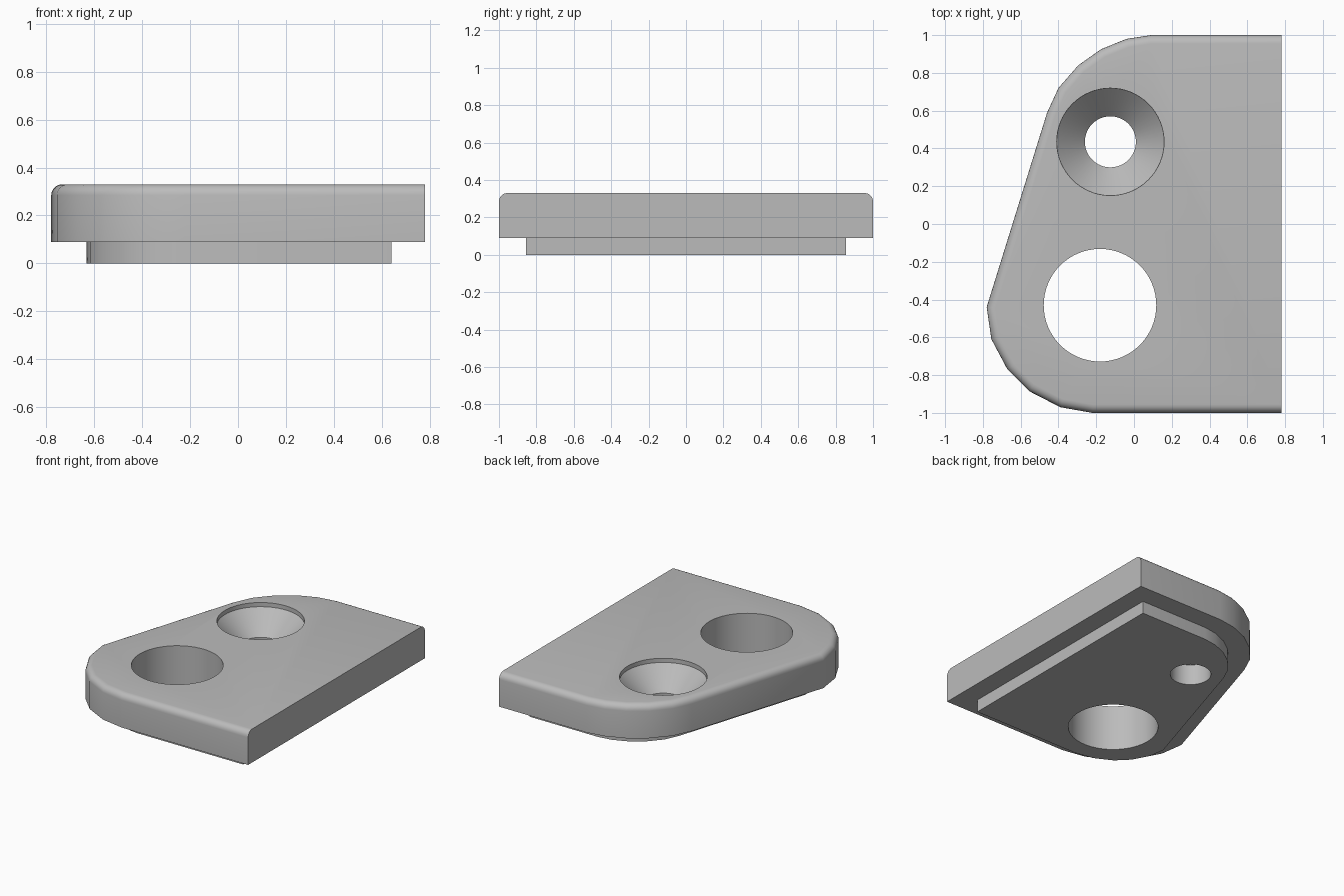
import bpy, bmesh, math
from mathutils import Vector

cube = bpy.data.objects.get("Cube")
if cube:
    bpy.data.objects.remove(cube, do_unlink=True)

grey = bpy.data.materials.new("plain grey")
grey.use_nodes = True
colour = (0.5, 0.5, 0.5, 1)
grey.diffuse_color = colour
grey.node_tree.nodes["Principled BSDF"].inputs["Base Color"].default_value = colour

# Plate outline, counter-clockwise; the last edge is the straight left side
OUTLINE = [(.78, 1), (.09, 1), (-.04, .98), (-.175, .925), (-.295, .84), (-.40, .72),
           (-.46, .59), (-.78, -.44), (-.755, -.61), (-.67, -.77), (-.555, -.885),
           (-.39, -.97), (-.22, -1), (.78, -1)]


def inset_outline(inset, straight_inset):
    """Shift every edge inwards; the straight side has its own distance."""
    points = [Vector(p) for p in OUTLINE]
    count = len(points)
    lines = []
    for i, a in enumerate(points):
        d = (points[(i + 1) % count] - a).normalized()
        normal = Vector((-d.y, d.x))
        dist = straight_inset if i == count - 1 else inset
        lines.append((normal, normal.dot(a) + dist))
    result = []
    for i in range(count):
        (n, c), (m, e) = lines[i - 1], lines[i]
        det = n.x * m.y - n.y * m.x
        result.append(((c * m.y - e * n.y) / det, (n.x * e - m.x * c) / det))
    return result


def loft(name, rings):
    """Join equal-sized point rings into a closed solid."""
    bm = bmesh.new()
    loops = [[bm.verts.new(p) for p in ring] for ring in rings]
    for low, high in zip(loops, loops[1:]):
        for i in range(len(low)):
            j = (i + 1) % len(low)
            bm.faces.new((low[i], low[j], high[j], high[i]))
    bm.faces.new(loops[0])
    bm.faces.new(loops[-1])
    bmesh.ops.recalc_face_normals(bm, faces=bm.faces)
    mesh = bpy.data.meshes.new(name)
    bm.to_mesh(mesh)
    bm.free()
    mesh.materials.append(grey)
    obj = bpy.data.objects.new(name, mesh)
    bpy.context.collection.objects.link(obj)
    return obj


def round_cutter(name, x, y, profile, sides=64):
    """Turned solid from (radius, height) pairs."""
    angles = [2 * math.pi * i / sides for i in range(sides)]
    return loft(name, [[(x + r * math.cos(a), y + r * math.sin(a), z) for a in angles]
                       for r, z in profile])


# Plate with raised underside step and rounded top edge
TOP, STEP, ROUND = .33, .09, .045
levels = [(.145, .14, 0), (.145, .14, STEP), (0, 0, STEP)]
for k in range(6):
    a = k / 5 * math.pi / 2
    levels.append((ROUND * (1 - math.cos(a)), 0, TOP - ROUND + ROUND * math.sin(a)))
plate = loft("stepped_plate", [[(x, y, z) for x, y in inset_outline(i, s)]
                               for i, s, z in levels])

# Large plain hole and countersunk screw hole
cutters = [
    round_cutter("large_hole_cutter", -.18, -.43, [(.298, -.1), (.298, .5)]),
    round_cutter("screw_hole_cutter", -.125, .435,
                 [(.135, -.1), (.135, .15), (.284, .3), (.284, .5)]),
]
bpy.ops.object.select_all(action="DESELECT")
bpy.context.view_layer.objects.active = plate
plate.select_set(True)
for cutter in cutters:
    cutter.hide_render = True
    mod = plate.modifiers.new(cutter.name, "BOOLEAN")
    mod.operation = "DIFFERENCE"
    mod.solver = "EXACT"
    mod.object = cutter
    bpy.ops.object.modifier_apply(modifier=mod.name)
    bpy.data.objects.remove(cutter, do_unlink=True)

bpy.ops.object.shade_smooth_by_angle(angle=math.radians(30))
